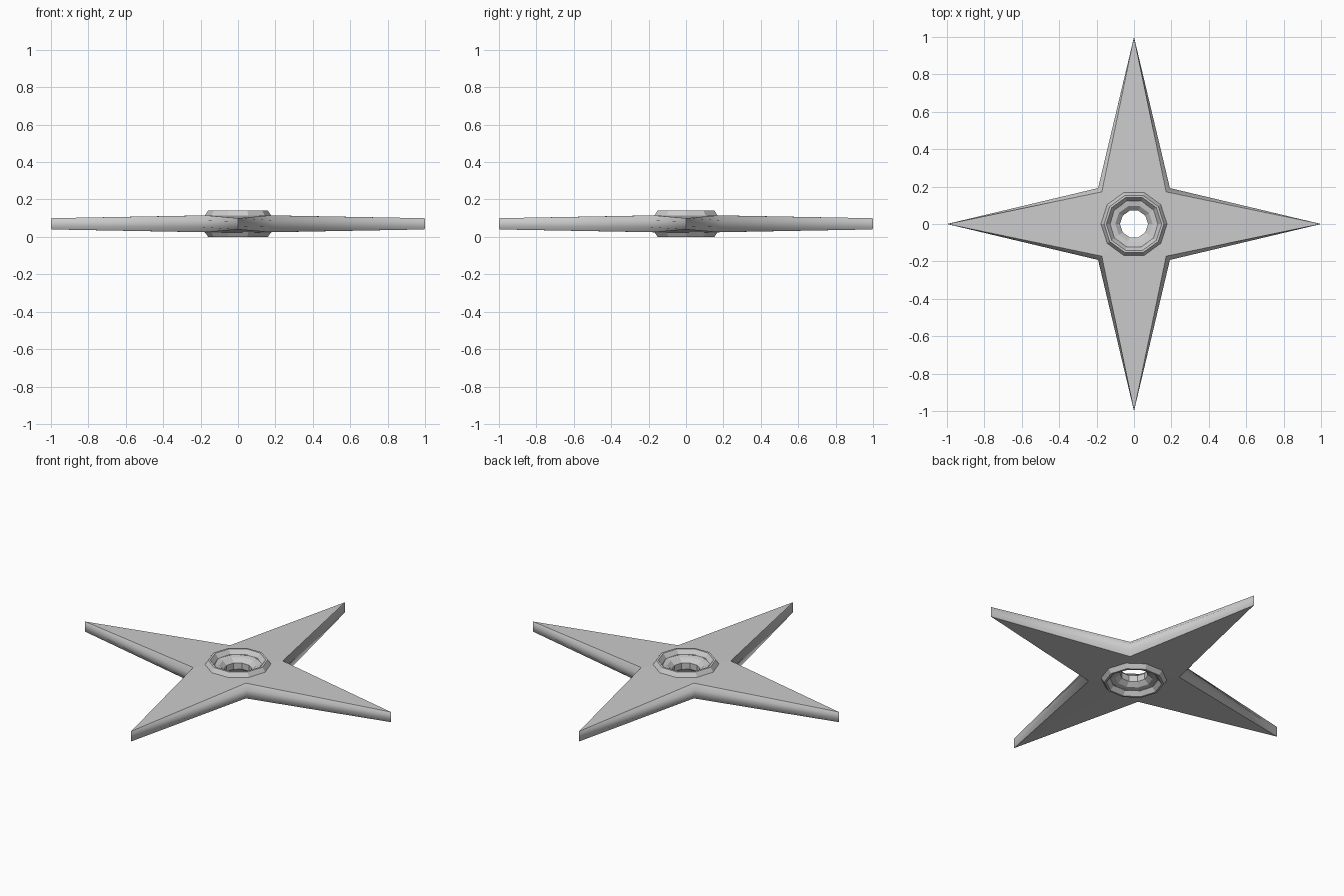
import bpy, bmesh
from math import cos, sin, pi

if "Cube" in bpy.data.objects:
    bpy.data.objects.remove(bpy.data.objects["Cube"], do_unlink=True)

MID = 0.07  # height of the symmetry plane

steel = bpy.data.materials.new("steel grey")
steel.use_nodes = True
colour = (0.6, 0.6, 0.6, 1)
steel.diffuse_color = colour
steel.node_tree.nodes["Principled BSDF"].inputs["Base Color"].default_value = colour


def finish(bm, name):
    bmesh.ops.recalc_face_normals(bm, faces=bm.faces)
    mesh = bpy.data.meshes.new(name)
    bm.to_mesh(mesh)
    bm.free()
    mesh.materials.append(steel)
    obj = bpy.data.objects.new(name, mesh)
    bpy.context.collection.objects.link(obj)
    return obj


def bridge(bm, a, b, smooth=False):
    for i in range(len(a)):
        j = (i + 1) % len(a)
        face = bm.faces.new((a[i], a[j], b[j], b[i]))
        face.smooth = smooth


# Four-pointed blade: loops alternate between tips and inner corners
def star_loop(bm, tip, tip_z, corner, corner_z):
    loop = []
    for i in range(8):
        a = i * pi / 4
        r, z = (tip, tip_z) if i % 2 == 0 else (corner * 2 ** 0.5, corner_z)
        loop.append(bm.verts.new((r * cos(a), r * sin(a), MID + z)))
    return loop


bm = bmesh.new()
bore_top = star_loop(bm, 0.13, 0.046, 0.092, 0.046)
rim_top = star_loop(bm, 0.998, 0.03, 0.172, 0.045)
edge_top = star_loop(bm, 1.0, 0.012, 0.192, 0.018)
edge_low = star_loop(bm, 1.0, -0.012, 0.192, -0.018)
rim_low = star_loop(bm, 0.998, -0.03, 0.172, -0.045)
bore_low = star_loop(bm, 0.13, -0.046, 0.092, -0.046)
bridge(bm, bore_top, rim_top)
bridge(bm, rim_top, edge_top, True)
bridge(bm, edge_top, edge_low, True)
bridge(bm, edge_low, rim_low, True)
bridge(bm, rim_low, bore_low)
bridge(bm, bore_low, bore_top)

# Crisp rims and crisp points, soft valleys between the arms
outer = [rim_top, edge_top, edge_low, rim_low]
for loop in (rim_top, rim_low):
    for i in range(8):
        bm.edges.get((loop[i], loop[(i + 1) % 8])).smooth = False
for upper, lower in zip(outer, outer[1:]):
    for i in range(0, 8, 2):
        bm.edges.get((upper[i], lower[i])).smooth = False
finish(bm, "blade")

# Ten-sided hub ring with a stepped recess on both sides
half = [(0.177, 0.045), (0.16, 0.07), (0.148, 0.07),
        (0.128, 0.045), (0.1, 0.04), (0.075, 0.018)]
profile = half + [(r, -z) for r, z in reversed(half)]
bm = bmesh.new()
loops = [[bm.verts.new((r * cos(i * pi / 5), r * sin(i * pi / 5), MID + z))
          for i in range(10)] for r, z in profile]
for k, loop in enumerate(loops):
    bridge(bm, loop, loops[(k + 1) % len(loops)])
finish(bm, "hub_ring")
